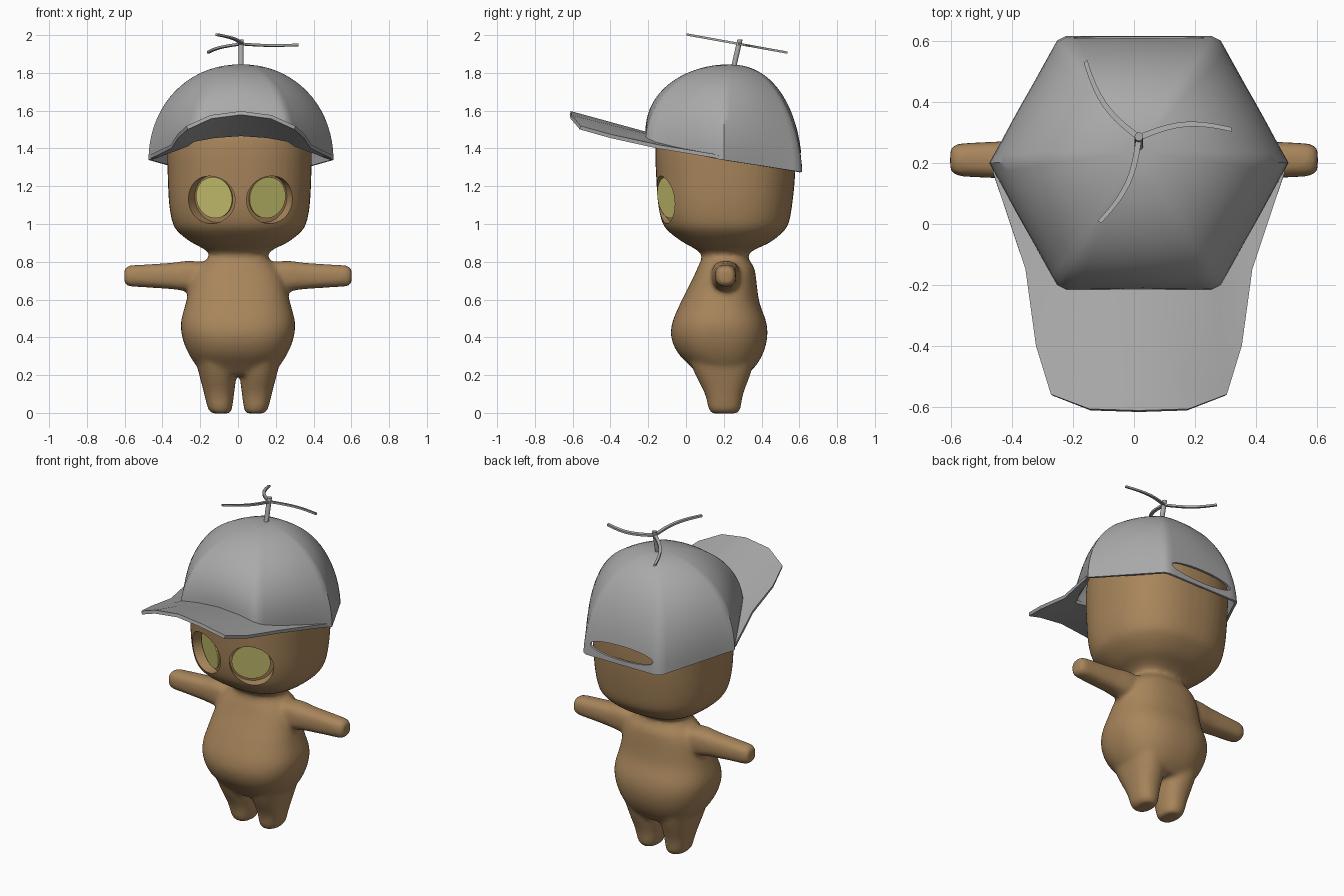
import bpy, bmesh, math
from mathutils import Vector

if "Cube" in bpy.data.objects:
    bpy.data.objects.remove(bpy.data.objects["Cube"])


def material(name, rgb):
    m = bpy.data.materials.new(name)
    m.diffuse_color = (*rgb, 1)
    m.use_nodes = True
    m.node_tree.nodes["Principled BSDF"].inputs["Base Color"].default_value = m.diffuse_color
    return m


BROWN = material("brown fur", (0.39, 0.235, 0.105))
GREY = material("grey cloth", (0.40, 0.40, 0.40))
YELLOW = material("yellow eye", (0.62, 0.58, 0.17))


def make(name, bm, mat=None):
    bmesh.ops.recalc_face_normals(bm, faces=bm.faces)
    me = bpy.data.meshes.new(name)
    bm.to_mesh(me)
    bm.free()
    ob = bpy.data.objects.new(name, me)
    bpy.context.collection.objects.link(ob)
    if mat:
        me.materials.append(mat)
    return ob


def finish(ob, angle=35):
    """Apply the modifiers and smooth everything but the sharp edges."""
    bpy.ops.object.select_all(action='DESELECT')
    bpy.context.view_layer.objects.active = ob
    ob.select_set(True)
    bpy.ops.object.convert(target='MESH')
    bpy.ops.object.shade_smooth_by_angle(angle=math.radians(angle))


def cut(ob, cutter):
    b = ob.modifiers.new("cut", 'BOOLEAN')
    b.operation, b.solver, b.object = 'DIFFERENCE', 'EXACT', cutter
    cutter.hide_render = True


def spline(rows, steps=4):
    """Catmull-Rom interpolation of every column."""
    out = []
    for i in range(len(rows) - 1):
        q = rows[max(i - 1, 0)], rows[i], rows[i + 1], rows[min(i + 2, len(rows) - 1)]
        for k in range(steps):
            t = k / steps
            out.append([0.5 * (2 * b + (c - a) * t + (2 * a - 5 * b + 4 * c - d) * t * t
                               + (3 * b - a - 3 * c + d) * t ** 3) for a, b, c, d in zip(*q)])
    return out + [list(rows[-1])]


def skin(bm, rings, cap_start=True, cap_end=True):
    vs = [[bm.verts.new(p) for p in r] for r in rings]
    n = len(vs[0])
    for a, b in zip(vs, vs[1:]):
        for i in range(n):
            j = (i + 1) % n
            bm.faces.new((a[i], a[j], b[j], b[i]))
    if cap_start:
        bm.faces.new(vs[0])
    if cap_end:
        bm.faces.new(vs[-1])


def oval(n, power):
    for i in range(n):
        a = 2 * math.pi * i / n
        c, s = math.cos(a), math.sin(a)
        yield (math.copysign(abs(c) ** (2 / power), c), math.copysign(abs(s) ** (2 / power), s))


# Body: torso and head in one loft; rows are z, half width, front y, back y
trunk = [(.2, .17, .07, .32), (.25, .22, .02, .37), (.32, .265, -.045, .41), (.4, .295, -.078, .43),
         (.48, .302, -.072, .425), (.58, .277, -.03, .39), (.66, .257, .01, .377), (.72, .24, .04, .37),
         (.77, .21, .062, .36), (.81, .17, .08, .335), (.84, .155, .08, .33), (.87, .19, .045, .375),
         (.9, .25, -.01, .44), (.95, .317, -.08, .505), (1.0, .352, -.122, .542), (1.1, .372, -.147, .562),
         (1.25, .38, -.158, .577), (1.4, .382, -.162, .58), (1.5, .365, -.145, .565),
         (1.6, .3, -.08, .5), (1.66, .18, .05, .38)]
bm = bmesh.new()
rings = []
for z, rx, y0, y1 in spline(trunk):
    cx = .008 * min(1, max(0, (z - .8) / .1))
    rings.append([(cx + u * rx, (y0 + y1) / 2 + v * (y1 - y0) / 2, z) for u, v in oval(48, 2.4)])
skin(bm, rings)

# Legs: z, centre x, half width, front y, back y; arms: x, half height, half depth
leg = [(-.003, .09, .045, .14, .27), (.02, .095, .063, .12, .288), (.1, .1, .079, .1, .303),
       (.2, .107, .098, .05, .34), (.3, .12, .11, .01, .37)]
arm = [(.08, .06, .08), (.25, .08, .075), (.35, .07, .065), (.5, .06, .058), (.58, .054, .052), (.602, .035, .035)]
for side in (-1, 1):
    skin(bm, [[(side * (cx + u * rx), (y0 + y1) / 2 + v * (y1 - y0) / 2, z) for u, v in oval(32, 2.3)]
              for z, cx, rx, y0, y1 in spline(leg)])
    skin(bm, [[(side * x, .21 + u * ry, .725 + v * rz) for u, v in oval(32, 2.6)]
              for x, rz, ry in spline(arm)])
body = make("body", bm, BROWN)
r = body.modifiers.new("blend", 'REMESH')
r.mode, r.voxel_size, r.use_smooth_shade = 'VOXEL', .013, True
s = body.modifiers.new("soften", 'SMOOTH')
s.factor, s.iterations = .5, 8


def disc(name, centre, normal, radius, back, front, mat=None):
    """Round plate along a direction."""
    bm = bmesh.new()
    bmesh.ops.create_cone(bm, cap_ends=True, segments=40, radius1=radius, radius2=radius, depth=front - back)
    bmesh.ops.translate(bm, verts=bm.verts, vec=(0, 0, (front + back) / 2))
    ob = make(name, bm, mat)
    ob.matrix_world = Vector.to_track_quat(normal, 'Z', 'Y').to_matrix().to_4x4()
    ob.location = centre
    return ob


# Eyes set in round sockets
cutters = []
for side, label in ((-1, "left"), (1, "right")):
    normal = Vector((side * .5, -.85, -.13)).normalized()
    c = Vector((.015 + side * .14, -.092, 1.14))
    disc(label + "_eye", c, normal, .11, -.004, .004, YELLOW)
    socket = disc(label + "_socket_cutter", c + Vector((side * .004, 0, -.008)), normal, .127, -.02, .25)
    cutters.append(socket)
    cut(body, socket)
finish(body, 40)

# Cap dome: hexagonal rim rounding off towards the crown
CX, CY, TOP = .016, .2, 1.845


def rim_z(x, y):
    front = max(0, (.17 - y) / .37) ** 1.5
    return 1.37 - .155 * y + .075 * front * (1 - .5 * min(1, (x / .27) ** 2))


bm = bmesh.new()
rings = []
N, ROWS = 96, 18
for k in range(ROWS):
    t = math.pi / 2 * k / ROWS
    f, w = math.sin(t) ** .95, math.cos(t) ** .95
    ring = []
    for i in range(N):
        a = 2 * math.pi * i / N
        c, s = abs(math.cos(a)), abs(math.sin(a))
        hexa = 1 / max(s / .415, c / .49 + s * 1.131)
        round_ = 1 / math.hypot(c / .48, s / .415)
        rad = hexa + (round_ - hexa) * f * .7
        x, y = rad * math.cos(a), rad * math.sin(a)
        z = rim_z(x, CY + y)
        ring.append((CX + x * w, CY + y * w + .03 * f ** 3, z + f * (TOP - z)))
    rings.append(ring)
skin(bm, rings, cap_start=False)
dome = make("cap_dome", bm, GREY)
dome.modifiers.new("thickness", 'SOLIDIFY').thickness = .014
# Opening above the back strap
opening = disc("strap_opening_cutter", (CX, .6, 1.345), Vector((0, 1, 0)), 1, -.12, .12)
opening.scale = (.215, .043, 1)
cutters.append(opening)
cut(dome, opening)
finish(dome, 40)
for c in cutters:
    bpy.data.objects.remove(c)

# Brim: strips from the cap edge to the outer edge, right half mirrored
inner = [(0, -.2, 1.475), (.14, -.2, 1.465), (.25, -.195, 1.445), (.285, -.14, 1.42),
         (.35, -.04, 1.395), (.465, .17, 1.355)]
outer = [(0, -.613, 1.588), (.16, -.608, 1.567), (.285, -.56, 1.51), (.335, -.4, 1.465),
         (.37, -.15, 1.41), (.478, .17, 1.357)]
pairs = [(Vector((-a[0], *a[1:])), Vector((-b[0], *b[1:]))) for a, b in zip(inner[:0:-1], outer[:0:-1])]
pairs += [(Vector(a), Vector(b)) for a, b in zip(inner, outer)]
bm = bmesh.new()
cols = [[bm.verts.new(a.lerp(b, k / 4) + Vector((CX, 0, 0))) for k in range(5)] for a, b in pairs]
for a, b in zip(cols, cols[1:]):
    for k in range(4):
        bm.faces.new((a[k], a[k + 1], b[k + 1], b[k]))
brim = make("cap_brim", bm, GREY)
sol = brim.modifiers.new("thickness", 'SOLIDIFY')
sol.thickness, sol.offset = .02, 0
finish(brim, 40)

# Propeller stem
bm = bmesh.new()
skin(bm, [[(CX + u * .014, y + v * .014, z) for u, v in oval(12, 2)]
          for y, z in ((.25, 1.82), (.286, 1.978))])
finish(make("propeller_stem", bm, GREY))

# Three curved blades on a plane tipped down to the back
for n, deg in enumerate((5, 125, 245)):
    d = Vector((math.cos(math.radians(deg)), math.sin(math.radians(deg)), 0))
    p = Vector((-d.y, d.x, 0))
    rings = []
    for k in range(11):
        t = k / 10
        mid = Vector((CX, .283, 1.953)) + d * .305 * t + p * .03 * math.sin(math.pi * t)
        ring = []
        for u, v in ((-1, -1), (1, -1), (1, 1), (-1, 1)):
            q = mid + p * u * (.010 - .003 * t) + Vector((0, 0, v * .006))
            q.z -= .18 * (q.y - .283)
            ring.append(q)
        rings.append(ring)
    bm = bmesh.new()
    skin(bm, rings)
    finish(make("propeller_blade_%d" % (n + 1), bm, GREY))
